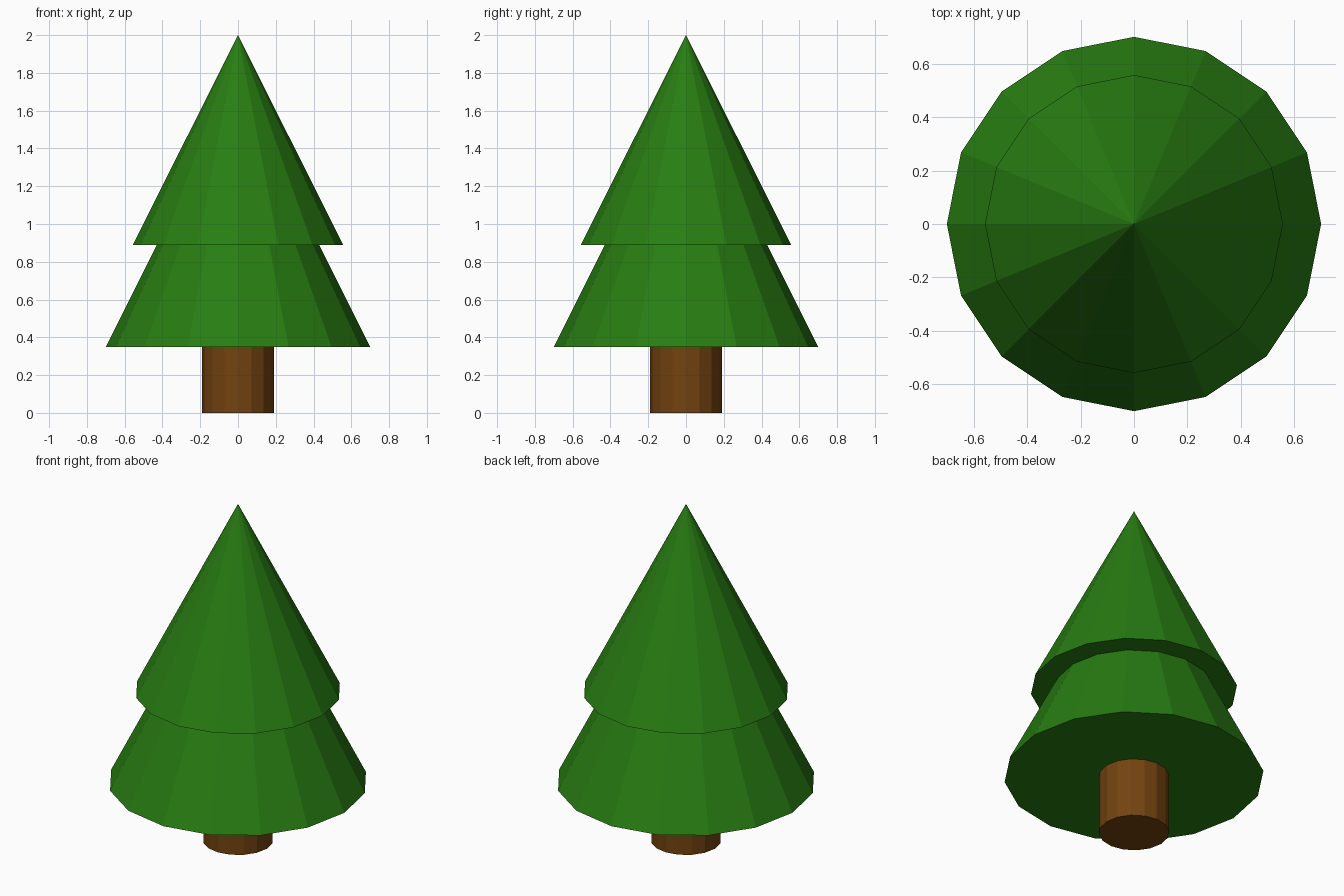
import bpy

cube = bpy.data.objects.get("Cube")
if cube:
    bpy.data.objects.remove(cube, do_unlink=True)


def make_material(name, rgb):
    mat = bpy.data.materials.new(name)
    mat.use_nodes = True
    mat.diffuse_color = (*rgb, 1)
    mat.node_tree.nodes["Principled BSDF"].inputs["Base Color"].default_value = (*rgb, 1)
    return mat


def make_round(name, mat, bottom, top, radius, top_radius):
    """Flat-shaded sixteen-sided cone or cylinder standing between two heights."""
    bpy.ops.mesh.primitive_cone_add(
        vertices=16, radius1=radius, radius2=top_radius,
        depth=top - bottom, location=(0, 0, (bottom + top) / 2))
    obj = bpy.context.object
    obj.name = obj.data.name = name
    obj.data.materials.append(mat)
    return obj


leaf_green = make_material("leaf green", (0.021, 0.205, 0.006))
bark_brown = make_material("bark brown", (0.17, 0.055, 0.005))

# Trunk, then the two tiers of foliage
make_round("trunk", bark_brown, 0, 0.355, 0.19, 0.19)
make_round("lower_foliage", leaf_green, 0.35, 1.75, 0.7, 0)
make_round("upper_foliage", leaf_green, 0.89, 2, 0.557, 0)
